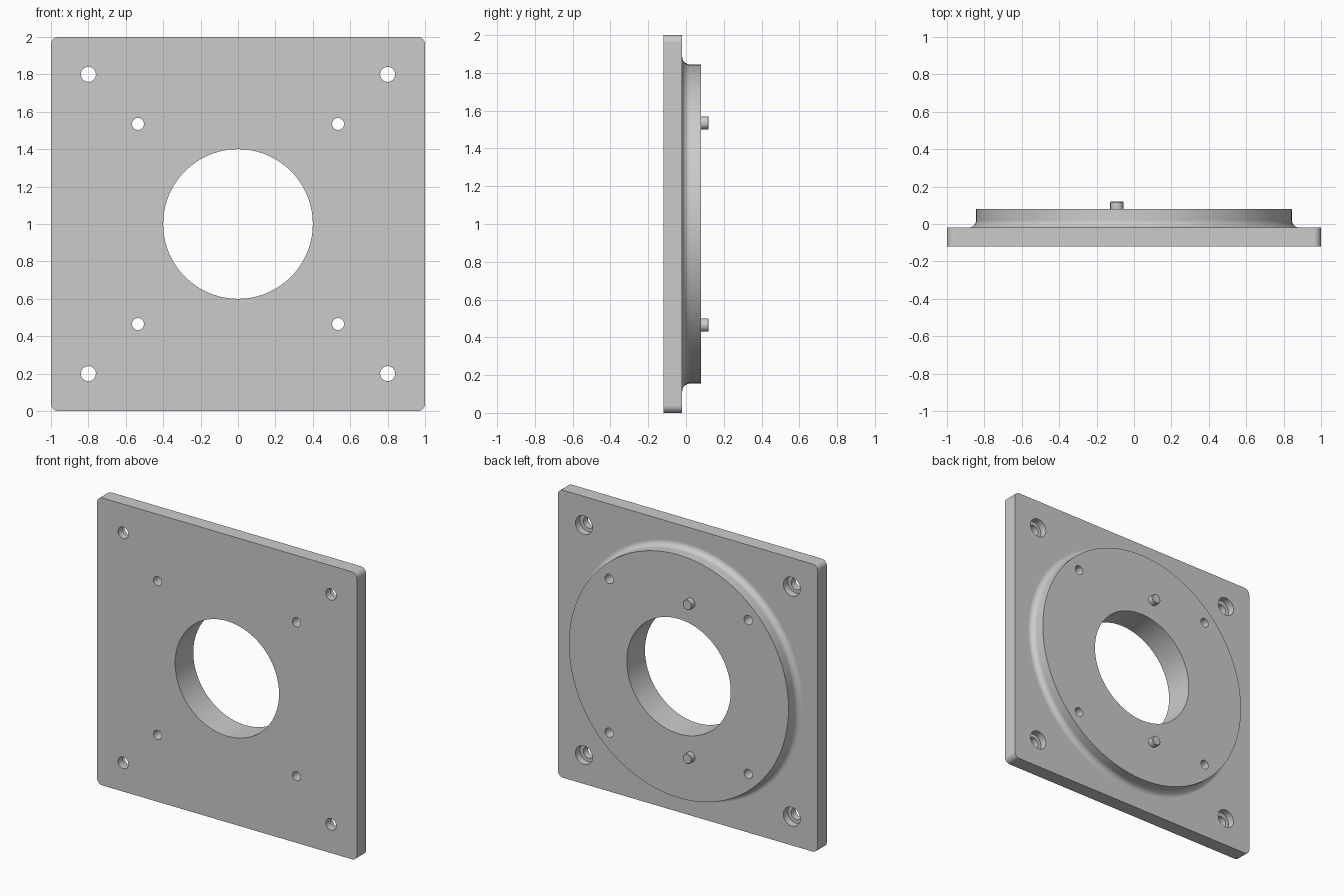
import bpy, bmesh
from math import sin, cos, pi, radians
from mathutils import Matrix

if "Cube" in bpy.data.objects:
    bpy.data.objects.remove(bpy.data.objects["Cube"], do_unlink=True)

# Plain grey metal
GREY = (0.6, 0.6, 0.6, 1)
metal = bpy.data.materials.new("grey metal")
metal.use_nodes = True
metal.diffuse_color = GREY
metal.node_tree.nodes["Principled BSDF"].inputs["Base Color"].default_value = GREY

FRONT, STEP, FACE, TIP = -0.12, -0.02, 0.08, 0.12
MID = 1.0


def add_object(name, bm):
    bmesh.ops.recalc_face_normals(bm, faces=bm.faces)
    mesh = bpy.data.meshes.new(name)
    bm.to_mesh(mesh)
    bm.free()
    mesh.materials.append(metal)
    obj = bpy.data.objects.new(name, mesh)
    bpy.context.collection.objects.link(obj)
    return obj


def turned(name, profile, x=0, z=MID, sides=48):
    """Closed solid turned about the y direction from (radius, y) points."""
    bm = bmesh.new()
    rings = []
    for r, y in profile:
        angles = [2 * pi * i / sides for i in range(sides)]
        rings.append([bm.verts.new((x + r * cos(a), y, z + r * sin(a))) for a in angles])
    for low, high in zip(rings, rings[1:]):
        for i in range(sides):
            j = (i + 1) % sides
            bm.faces.new((low[i], low[j], high[j], high[i]))
    bm.faces.new(rings[0])
    bm.faces.new(rings[-1])
    return add_object(name, bm)


def select_only(obj):
    bpy.ops.object.select_all(action="DESELECT")
    obj.select_set(True)
    bpy.context.view_layer.objects.active = obj


def combine(target, tool, operation):
    mod = target.modifiers.new("combine", "BOOLEAN")
    mod.operation, mod.solver, mod.object = operation, "EXACT", tool
    select_only(target)
    bpy.ops.object.modifier_apply(modifier=mod.name)
    bpy.data.objects.remove(tool, do_unlink=True)


def finish(obj):
    select_only(obj)
    bpy.ops.object.shade_smooth_by_angle(angle=radians(30))
    mod = obj.modifiers.new("even shading", "WEIGHTED_NORMAL")
    mod.keep_sharp = True


# Square plate with rounded corners
bm = bmesh.new()
bmesh.ops.create_cube(bm, size=1, matrix=Matrix.Translation((0, (FRONT + STEP) / 2, MID))
                      @ Matrix.Diagonal((2, STEP - FRONT, 2, 1)))
corners = [e for e in bm.edges if abs(e.verts[0].co.y - e.verts[1].co.y) > 0.05]
bmesh.ops.bevel(bm, geom=corners, offset=0.04, segments=6, profile=0.5, affect="EDGES")
plate = add_object("mounting_plate", bm)

# Raised round flange with a hollow fillet at its foot
RADIUS, FILLET = 0.845, 0.04
foot = [(RADIUS + FILLET * (1 - sin(a)), STEP + FILLET * (1 - cos(a)))
        for a in (pi / 2 * i / 8 for i in range(9))]
flange = turned("flange", [(RADIUS + FILLET, STEP - 0.04)] + foot + [(RADIUS, FACE)], sides=128)
combine(plate, flange, "UNION")

# Central bore
combine(plate, turned("bore", [(0.4, -0.3), (0.4, 0.3)], sides=96), "DIFFERENCE")

# Counterbored corner holes and small through holes
SEAT = -0.07
bolt = [(0.04, -0.3), (0.04, SEAT), (0.065, SEAT), (0.065, 0.3)]
small = [(0.032, -0.3), (0.032, 0.3)]
for sx in (-1, 1):
    for sz in (-1, 1):
        for offset, profile in ((0.8, bolt), (0.535, small)):
            hole = turned("hole", profile, sx * offset, MID + sz * offset, 32)
            combine(plate, hole, "DIFFERENCE")
finish(plate)

# Locating pins on the back face
for name, z in (("upper_pin", MID + 0.535), ("lower_pin", MID - 0.535)):
    pin = turned(name, [(0.035, FACE - 0.02), (0.035, TIP - 0.004), (0.031, TIP)], -0.092, z, 32)
    finish(pin)
